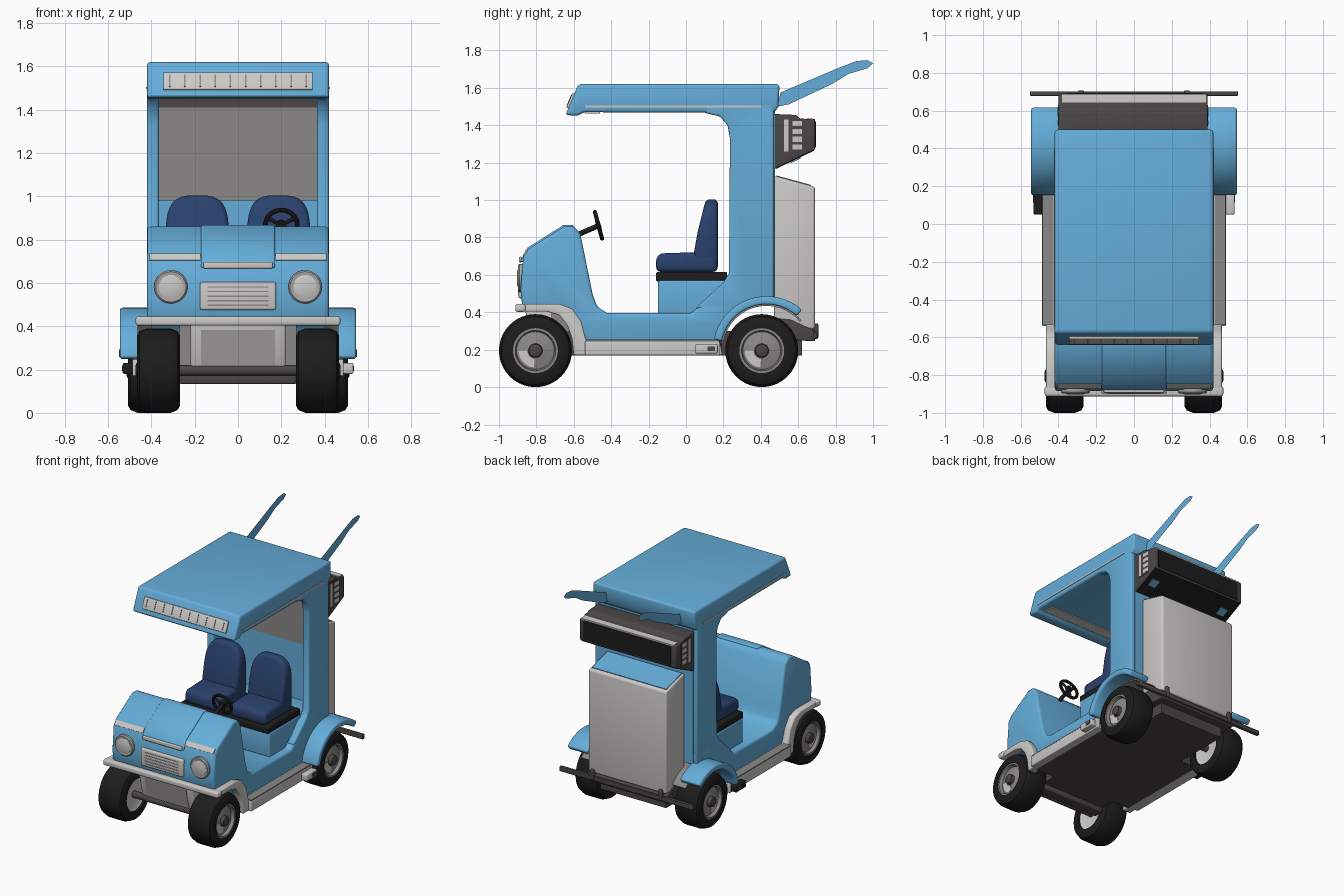
import bpy, bmesh, math
from mathutils import Matrix, Vector

default_cube = bpy.data.objects.get("Cube")
if default_cube:
    bpy.data.objects.remove(default_cube, do_unlink=True)


def make_material(name, red, green, blue):
    material = bpy.data.materials.new(name)
    material.use_nodes = True
    color = (red, green, blue, 1)
    material.diffuse_color = color
    shader = material.node_tree.nodes["Principled BSDF"]
    shader.inputs["Base Color"].default_value = color
    shader.inputs["Roughness"].default_value = 0.7
    return material


BLUE = make_material("sky blue paint", 0.13, 0.42, 0.7)
LIGHT = make_material("light gray trim", 0.6, 0.59, 0.57)
SILVER = make_material("silver gray metal", 0.4, 0.39, 0.375)
GRAY = make_material("mid gray panel", 0.26, 0.25, 0.24)
DARK = make_material("dark gray metal", 0.07, 0.062, 0.06)
BLACK = make_material("black rubber", 0.012, 0.012, 0.012)
NAVY = make_material("navy seat", 0.023, 0.054, 0.155)


def finish(name, bm, material, bevel=0, segments=3):
    """Bevel the sharp edges, then turn the bmesh into a smooth shaded object."""
    bmesh.ops.recalc_face_normals(bm, faces=bm.faces)
    if bevel:
        sharp = [e for e in bm.edges if e.calc_face_angle(0) > math.radians(35)]
        bmesh.ops.bevel(bm, geom=sharp, offset=bevel, segments=segments,
                        profile=0.5, affect='EDGES', clamp_overlap=True)
    mesh = bpy.data.meshes.new(name)
    bm.to_mesh(mesh)
    bm.free()
    mesh.materials.append(material)
    obj = bpy.data.objects.new(name, mesh)
    bpy.context.collection.objects.link(obj)
    bpy.ops.object.select_all(action='DESELECT')
    obj.select_set(True)
    bpy.context.view_layer.objects.active = obj
    bpy.ops.object.shade_smooth_by_angle(angle=math.radians(35))


def extrude(name, profile, x0, x1, material, bevel=0):
    """Side profile of (y, z) points, pulled from x0 to x1."""
    bm = bmesh.new()
    face = bm.faces.new([bm.verts.new((x0, y, z)) for y, z in profile])
    pulled = bmesh.ops.extrude_face_region(bm, geom=[face])["geom"]
    bmesh.ops.translate(bm, vec=(x1 - x0, 0, 0),
                        verts=[v for v in pulled if isinstance(v, bmesh.types.BMVert)])
    finish(name, bm, material, bevel)


def band(y, z, outer, inner, start, end, steps=16):
    """Profile of a ring sector; angles in degrees."""
    angles = [math.radians(start + (end - start) * i / steps) for i in range(steps + 1)]
    arc = lambda r: [(y + r * math.cos(a), z + r * math.sin(a)) for a in angles]
    return arc(outer) + arc(inner)[::-1]


def box(name, center, size, material, bevel=0, tilt=0):
    bm = bmesh.new()
    place = Matrix.Translation(center) @ Matrix.Rotation(tilt, 4, 'X')
    bmesh.ops.create_cube(bm, size=1, matrix=place @ Matrix.Diagonal((*size, 1)))
    finish(name, bm, material, bevel)


def lathe(name, profile, center, axis, material, closed=False, steps=40):
    """Profile of (distance along axis, radius) points, turned round the axis."""
    bm = bmesh.new()
    verts = [bm.verts.new((r, 0, d)) for d, r in profile]
    edges = [bm.edges.new(pair) for pair in zip(verts, verts[1:])]
    if closed:
        edges.append(bm.edges.new((verts[-1], verts[0])))
    bmesh.ops.spin(bm, geom=verts + edges, cent=(0, 0, 0), axis=(0, 0, 1),
                   angle=math.tau, steps=steps)
    bmesh.ops.remove_doubles(bm, verts=bm.verts, dist=0.0005)
    turn = Vector((0, 0, 1)).rotation_difference(Vector(axis)).to_matrix().to_4x4()
    bm.transform(Matrix.Translation(center) @ turn)
    finish(name, bm, material)


def rod(name, start, end, radius, material):
    start, end = Vector(start), Vector(end)
    length = (end - start).length
    lathe(name, [(0, 0), (0, radius), (length, radius), (length, 0)],
          start, end - start, material, steps=20)


# Lower body with hood, floor and rear shelf
hood = [(-0.68, 0.43), (-0.875, 0.43), (-0.885, 0.52), (-0.87, 0.7), (-0.84, 0.74),
        (-0.65, 0.86), (-0.6, 0.86), (-0.565, 0.82), (-0.5, 0.5), (-0.475, 0.43), (-0.42, 0.395)]
shelf = [(0.03, 0.395), (0.2, 0.56), (0.47, 0.56), (0.47, 0.46), (0.33, 0.44),
         (0.25, 0.4), (0.2, 0.33), (0.18, 0.24)]
front_arch = [(-0.535, 0.24), (-0.57, 0.34), (-0.62, 0.41)]
extrude("lower_body", hood + shelf + front_arch, -0.42, 0.42, BLUE, 0.018)
extrude("hood_bulge", [(-0.889, 0.668), (-0.849, 0.744), (-0.655, 0.867), (-0.6, 0.866), (-0.62, 0.7)],
        -0.17, 0.17, BLUE, 0.008)
box("hood_lip", (0, -0.886, 0.682), (0.32, 0.016, 0.03), LIGHT, 0.006)

# Pillars, back wall and rear window
pillar = [(0.05, 0.42), (0.2, 0.56), (0.23, 0.61), (0.235, 1.33), (0.222, 1.4), (0.18, 1.448),
          (0.1, 1.465), (0.1, 1.52), (0.47, 1.52), (0.47, 0.45), (0.33, 0.42)]
for side in (-1, 1):
    extrude("side_pillar", pillar, side * 0.365, side * 0.42, BLUE, 0.012)
    box("roof_side_line", (side * 0.42, -0.07, 1.5), (0.008, 0.94, 0.01), LIGHT)
box("back_wall", (0, 0.45, 0.98), (0.78, 0.05, 1.02), BLUE)
box("rear_window", (0, 0.422, 1.195), (0.73, 0.008, 0.43), GRAY)
box("window_header", (0, 0.422, 1.438), (0.73, 0.008, 0.056), DARK)

# Roof and its front lamp
roof = [(-0.575, 1.62), (0.5, 1.62), (0.495, 1.5), (0.47, 1.465), (-0.55, 1.47), (-0.575, 1.45), (-0.645, 1.455)]
extrude("roof", roof, -0.42, 0.42, BLUE, 0.02)
box("visor_underside_strip", (0, -0.5, 1.466), (0.72, 0.08, 0.009), LIGHT)
box("roof_lamp", (0, -0.614, 1.53), (0.69, 0.02, 0.085), LIGHT, 0.005, -0.41)
for i in range(10):
    box("lamp_divider", (-0.315 + i * 0.07, -0.624, 1.534), (0.007, 0.004, 0.062), GRAY, 0, -0.41)

# Paper-thin blades rising from the rear of the roof
blade = [(0.49, 1.5), (0.505, 1.575), (0.8, 1.7), (0.91, 1.743), (0.97, 1.748), (1, 1.73),
         (0.97, 1.705), (0.87, 1.675), (0.78, 1.62), (0.55, 1.512)]
for side in (-1, 1):
    extrude("rear_blade", blade, side * 0.304, side * 0.3046, BLUE)

# Unit above the cargo box
unit = [(0.47, 1.46), (0.59, 1.455), (0.61, 1.435), (0.69, 1.43), (0.69, 1.27), (0.47, 1.165)]
extrude("rear_unit", unit, -0.4, 0.39, DARK, 0.008)
box("unit_screen", (0, 0.69, 1.35), (0.72, 0.008, 0.14), BLACK)
extrude("unit_underside", [(0.48, 1.172), (0.685, 1.27), (0.685, 1.264), (0.48, 1.166)], -0.39, 0.38, BLACK)
box("unit_top_edge", (0, 0.666, 1.431), (0.76, 0.046, 0.009), LIGHT, 0, -0.06)
for end in (-0.4, 0.39):
    box("unit_vent_panel", (end, 0.575, 1.345), (0.006, 0.11, 0.18), DARK)
    for row in range(4):
        box("unit_vent", (end, 0.595, 1.283 + row * 0.042), (0.009, 0.05, 0.028), LIGHT)
    box("unit_vent_edge", (end, 0.536, 1.345), (0.009, 0.022, 0.17), LIGHT)
for side in (-1, 1):
    box("unit_foot", (side * 0.31, 0.585, 1.214), (0.06, 0.06, 0.009), BLUE, 0, 0.445)

# Cargo box
extrude("cargo_box", [(0.47, 1.13), (0.69, 1.07), (0.69, 0.31), (0.47, 0.31)], -0.32, 0.32, LIGHT, 0.014)
box("cargo_lid", (0, 0.575, 1.102), (0.61, 0.19, 0.009), BLUE, 0, -0.266)
extrude("cargo_base", [(0.47, 0.37), (0.56, 0.36), (0.69, 0.3), (0.69, 0.245), (0.6, 0.25), (0.47, 0.25)],
        -0.325, 0.325, DARK, 0.006)
box("rear_bar", (0, 0.69, 0.275), (1.1, 0.024, 0.035), DARK, 0.004)
for side in (-1, 1):
    box("bar_bracket", (side * 0.28, 0.69, 0.3), (0.03, 0.035, 0.08), DARK, 0.006)

# Chassis
box("chassis", (0, -0.03, 0.235), (0.54, 1.3, 0.13), DARK)
box("floor_pan", (0, -0.18, 0.21), (0.86, 0.74, 0.08), DARK)
box("front_skid", (0, -0.7, 0.16), (0.54, 0.08, 0.055), DARK, 0.01)
box("front_bulkhead", (0, -0.65, 0.32), (0.54, 0.14, 0.25), GRAY)
extrude("front_apron", [(-0.86, 0.41), (-0.81, 0.19), (-0.7, 0.19), (-0.7, 0.41)], -0.22, 0.22, LIGHT, 0.012)
box("apron_recess", (0, -0.835, 0.3), (0.34, 0.008, 0.17), SILVER, 0, 0.22)

# Side trim, sills, step clips and bumper
trim = [(-0.9, 0.445), (-0.68, 0.445), (-0.61, 0.42), (-0.56, 0.35), (-0.535, 0.252), (0.18, 0.252),
        (0.195, 0.17), (-0.6, 0.17), (-0.61, 0.26), (-0.635, 0.33), (-0.68, 0.385), (-0.74, 0.403), (-0.9, 0.403)]
for side, clip_material in ((-1, BLACK), (1, LIGHT)):
    extrude("side_trim", trim, side * 0.4, side * 0.465, LIGHT, 0.008)
    box("sill", (side * 0.455, -0.18, 0.208), (0.066, 0.72, 0.076), LIGHT, 0.006)
    box("sill_top", (side * 0.455, -0.18, 0.25), (0.06, 0.71, 0.009), GRAY)
    box("step_clip", (side * 0.505, 0.11, 0.205), (0.055, 0.12, 0.05), clip_material, 0.008)
    box("step_clip_plate", (side * 0.532, 0.135, 0.205), (0.008, 0.04, 0.025), DARK)
box("front_bumper", (0, -0.885, 0.424), (0.945, 0.055, 0.043), LIGHT, 0.012)

# Rear fenders
for side in (-1, 1):
    extrude("rear_fender", band(0.43, 0.2, 0.286, 0.242, 169, 48), side * 0.38, side * 0.545, BLUE, 0.012)
    extrude("fender_lining", band(0.43, 0.2, 0.244, 0.234, 169, 40), side * 0.27, side * 0.43, GRAY)

# Wheels, the front pair set further in
tire = [(-0.1, 0.12), (-0.1, 0.16), (-0.088, 0.182), (-0.055, 0.195),
        (0.055, 0.195), (0.088, 0.182), (0.1, 0.16), (0.1, 0.12)]
rim = [(0.06, 0.128), (0.094, 0.125), (0.094, 0.108), (0.066, 0.1)]
disc = [(0.068, 0.105), (0.075, 0.09), (0.075, 0.04), (0.08, 0.03)]
cap = [(0.074, 0.038), (0.102, 0.034), (0.106, 0.025), (0.106, 0)]
for y, x in ((-0.805, 0.367), (0.405, 0.408)):
    for side in (-1, 1):
        place, axis = (side * x, y, 0.195), (side, 0, 0)
        lathe("tire", tire, place, axis, BLACK, closed=True)
        lathe("wheel_rim", rim, place, axis, GRAY, closed=True)
        lathe("wheel_disc", disc, place, axis, GRAY)
        lathe("wheel_cap", cap, place, axis, DARK)
        extrude("wheel_shine", band(y, 0.195, 0.09, 0.045, 180, 265, 10),
                side * (x + 0.07), side * (x + 0.078), LIGHT)
        lathe("wheel_inner_disc", [(-0.085, 0.122), (-0.075, 0.1), (-0.075, 0)], place, axis, LIGHT)
    rod("axle", (-0.32, y, 0.195), (0.32, y, 0.195), 0.025, DARK)

# Headlights, grille and hood stripe
ring = [(0, 0.077), (0.02, 0.077), (0.028, 0.07), (0.026, 0.052)]
lens = [(0, 0.055), (0.027, 0.055), (0.032, 0.04), (0.034, 0)]
for side in (-1, 1):
    place = (side * 0.31, -0.87, 0.582)
    lathe("headlight_ring", ring, place, (0, -1, 0), SILVER)
    lathe("headlight_lens", lens, place, (0, -1, 0), LIGHT)
    box("hood_stripe", (side * 0.29, -0.858, 0.718), (0.235, 0.009, 0.036), LIGHT, 0, -0.64)
box("grille", (0, -0.882, 0.54), (0.35, 0.03, 0.13), LIGHT, 0.01)
for row in range(5):
    box("grille_slot", (0, -0.896, 0.497 + row * 0.021), (0.28, 0.006, 0.006), GRAY)

# Seats
box("seat_base", (0, 0.06, 0.48), (0.73, 0.42, 0.18), BLUE, 0.01)
box("seat_board", (0, 0.03, 0.59), (0.72, 0.38, 0.05), BLACK, 0.008)
cushion = [(-0.16, 0.615), (-0.16, 0.7), (-0.13, 0.715), (0.02, 0.72), (0.17, 0.72), (0.17, 0.615)]
for side in (-1, 1):
    middle = side * 0.188
    extrude("seat_cushion", cushion, middle - 0.145, middle + 0.145, NAVY, 0.028)
    bm = bmesh.new()
    rounded = [math.radians(i * 12) for i in range(16)]
    outline = [(0.145 * math.copysign(abs(math.cos(a)) ** 0.6, math.cos(a)),
                0.83 + 0.175 * abs(math.sin(a)) ** 0.75) for a in rounded]
    outline += [(-0.145, 0.65), (0.145, 0.65)]
    rings = [[bm.verts.new((middle + x, y, z)) for x, z in outline] for y in (0.03, 0.17)]
    for v in rings[0]:
        v.co.y += max(0, v.co.z - 0.7) * 0.25
    bm.faces.new(rings[0])
    bm.faces.new(rings[1])
    for i in range(len(outline)):
        bm.faces.new((rings[0][i - 1], rings[0][i], rings[1][i], rings[1][i - 1]))
    finish("seat_back", bm, NAVY, 0.022)

# Steering wheel
hub, lean = Vector((0.2, -0.468, 0.865)), Vector((0, 0.97, 0.26))
turns = [math.tau * i / 8 for i in range(8)]
grip = [(0.011 * math.sin(a), 0.074 + 0.011 * math.cos(a)) for a in turns]
lathe("steering_ring", grip, hub, lean, BLACK, closed=True)
rod("steering_column", (0.2, -0.58, 0.815), hub + lean * 0.012, 0.014, BLACK)
rod("steering_hub", hub - lean * 0.012, hub + lean * 0.012, 0.025, BLACK)
for turn in (30, 150, 270):
    a = math.radians(turn)
    spoke = Vector((math.cos(a), -0.26 * math.sin(a), 0.97 * math.sin(a)))
    rod("steering_spoke", hub, hub + spoke * 0.072, 0.009, BLACK)
